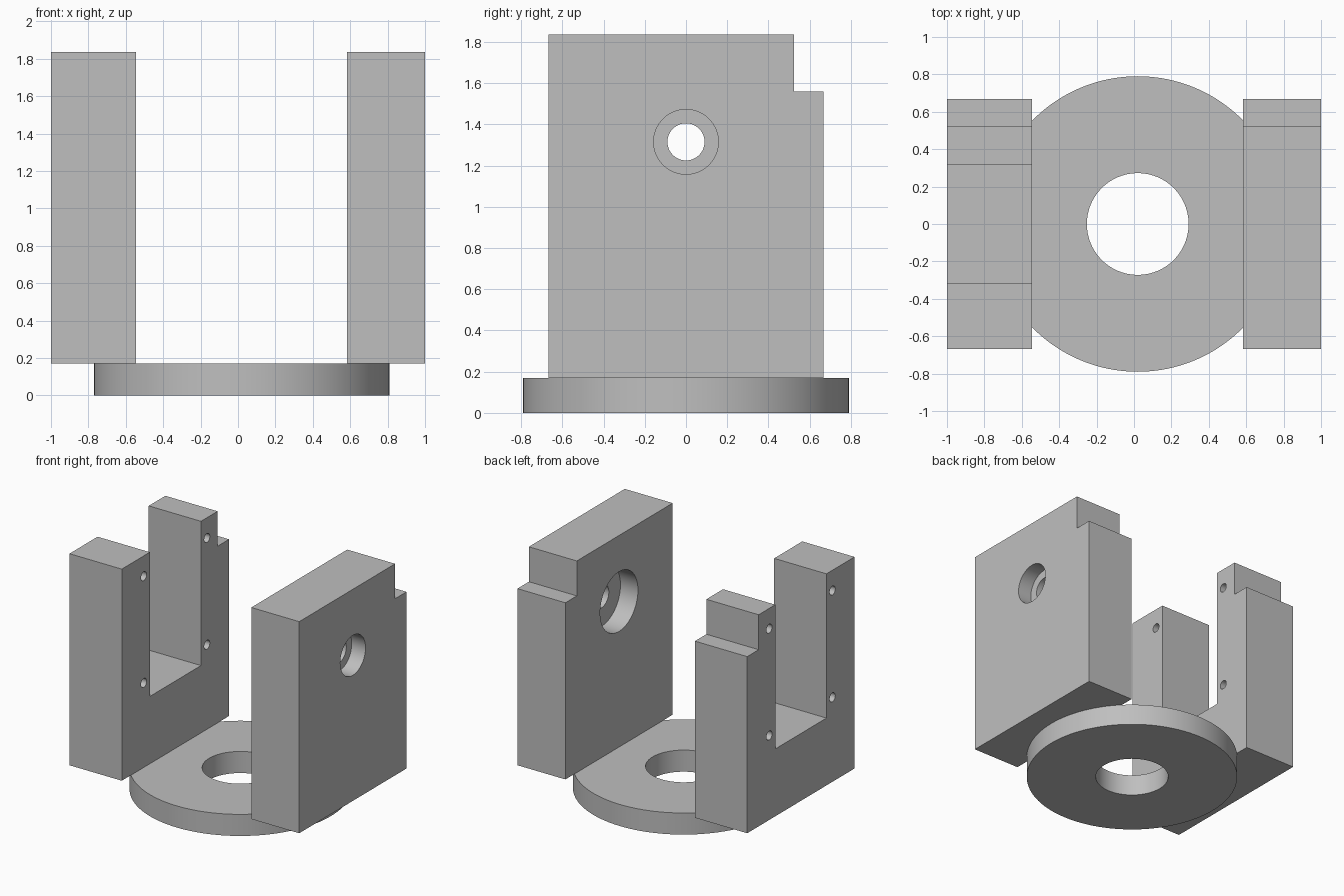
import bpy, bmesh, math
from mathutils import Matrix

cube = bpy.data.objects.get("Cube")
if cube:
    bpy.data.objects.remove(cube)

grey = bpy.data.materials.new("machined grey")
grey.use_nodes = True
GREY = (0.52, 0.52, 0.52, 1)
grey.diffuse_color = GREY
grey.node_tree.nodes["Principled BSDF"].inputs["Base Color"].default_value = GREY

BASE_TOP, WALL_TOP = 0.17, 1.835
HALF_DEPTH = 0.667
STEP_Y, STEP_Z = 0.525, 1.56


def make_object(name, bm):
    bmesh.ops.recalc_face_normals(bm, faces=bm.faces)
    mesh = bpy.data.meshes.new(name)
    bm.to_mesh(mesh)
    bm.free()
    obj = bpy.data.objects.new(name, mesh)
    bpy.context.collection.objects.link(obj)
    mesh.materials.append(grey)
    return obj


def plate(name, outline, x0, x1):
    """Extrude a (y, z) outline along x."""
    bm = bmesh.new()
    face = bm.faces.new([bm.verts.new((x0, y, z)) for y, z in outline])
    new = bmesh.ops.extrude_face_region(bm, geom=[face])["geom"]
    verts = [v for v in new if isinstance(v, bmesh.types.BMVert)]
    bmesh.ops.translate(bm, verts=verts, vec=(x1 - x0, 0, 0))
    return make_object(name, bm)


def cylinder(name, radius, start, end, axis, a, b, sides=96):
    """Cylinder along x at (y, z) = (a, b), or along z at (x, y) = (a, b)."""
    mid = (start + end) / 2
    if axis == "x":
        place = Matrix.Translation((mid, a, b)) @ Matrix.Rotation(math.pi / 2, 4, "Y")
    else:
        place = Matrix.Translation((a, b, mid))
    bm = bmesh.new()
    bmesh.ops.create_cone(bm, cap_ends=True, segments=sides, radius1=radius,
                          radius2=radius, depth=end - start, matrix=place)
    return make_object(name, bm)


def cut(target, cutters):
    for cutter in cutters:
        mod = target.modifiers.new(cutter.name, "BOOLEAN")
        mod.operation = "DIFFERENCE"
        mod.solver = "EXACT"
        mod.object = cutter
    bpy.context.view_layer.update()
    graph = bpy.context.evaluated_depsgraph_get()
    mesh = bpy.data.meshes.new_from_object(target.evaluated_get(graph))
    target.modifiers.clear()
    target.data = mesh
    for cutter in cutters:
        bpy.data.objects.remove(cutter)


def smooth(obj):
    bpy.ops.object.select_all(action="DESELECT")
    obj.select_set(True)
    bpy.context.view_layer.objects.active = obj
    bpy.ops.object.shade_smooth_by_angle(angle=math.radians(30))


# Round base with a central bore
base = cylinder("base_disc", 0.79, 0, BASE_TOP, "z", 0.02, 0, 128)
cut(base, [cylinder("base_bore", 0.272, -0.1, 0.3, "z", 0.02, 0)])

# Shared wall outline, starting with the stepped rear corner
rear = [(-HALF_DEPTH, BASE_TOP), (HALF_DEPTH, BASE_TOP), (HALF_DEPTH, STEP_Z),
        (STEP_Y, STEP_Z), (STEP_Y, WALL_TOP)]
front_top = (-HALF_DEPTH, WALL_TOP)

# Bearing wall: through hole with a counterbore on each side
bearing_wall = plate("bearing_wall", rear + [front_top], 0.583, 1)
cut(bearing_wall, [
    cylinder("shaft_hole", 0.09, 0.5, 1.1, "x", 0, 1.315),
    cylinder("outer_counterbore", 0.157, 0.88, 1.1, "x", 0, 1.315),
    cylinder("inner_counterbore", 0.235, 0.5, 0.735, "x", 0, 1.315),
])

# Mounting wall: open slot with four screw holes
slot = [(0.318, WALL_TOP), (0.318, 0.7), (-0.318, 0.7), (-0.318, WALL_TOP)]
mounting_wall = plate("mounting_wall", rear + slot + [front_top], -1, -0.545)
cut(mounting_wall, [cylinder("screw_hole", 0.035, -1.1, -0.4, "x", y, z, 32)
                    for y in (-0.393, 0.393) for z in (0.835, 1.675)])

for part in (base, bearing_wall, mounting_wall):
    smooth(part)
